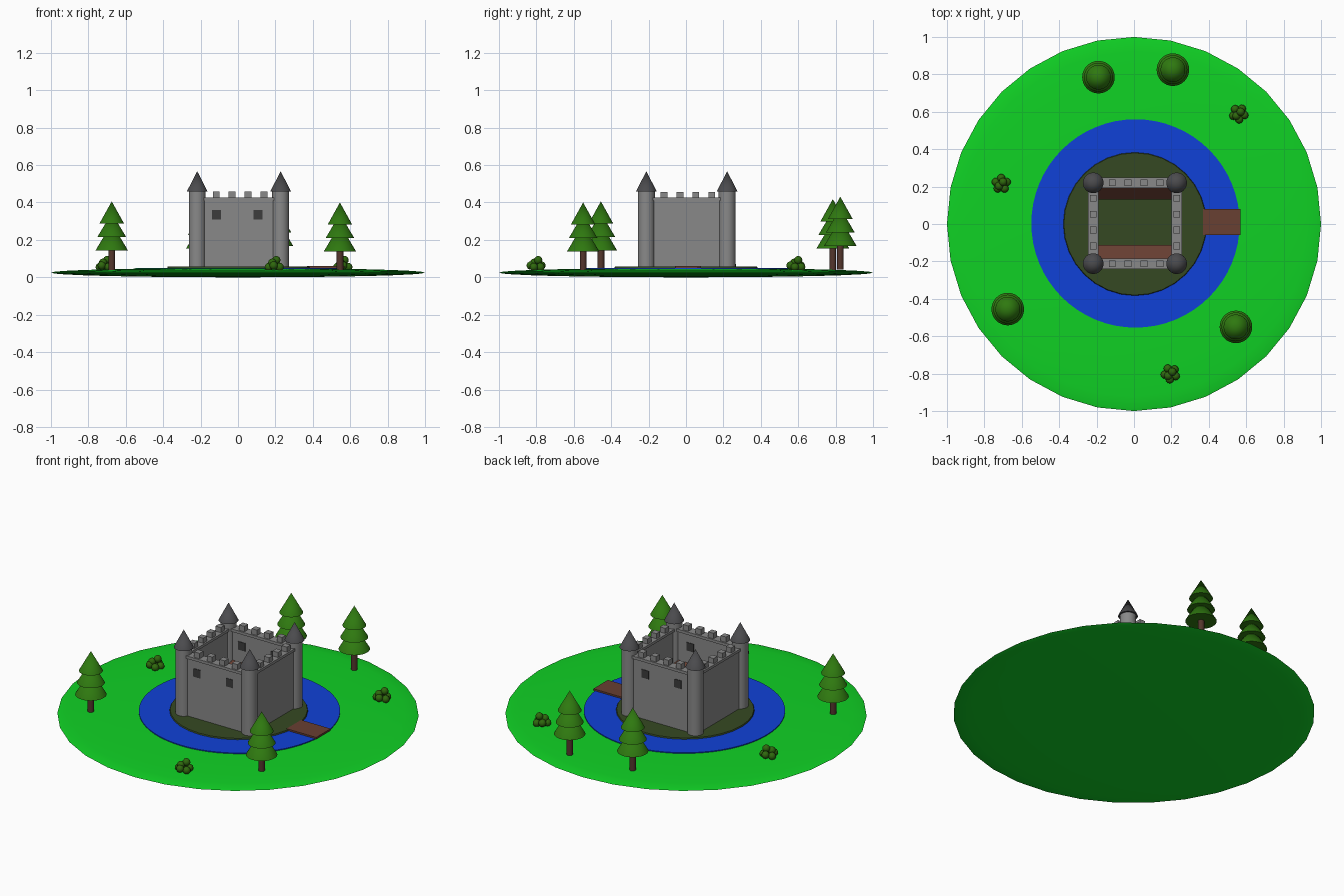
import bpy
import math

if "Cube" in bpy.data.objects:
    bpy.data.objects.remove(bpy.data.objects["Cube"])


def material(name, r, g, b):
    mat = bpy.data.materials.new(name)
    mat.use_nodes = True
    mat.diffuse_color = (r, g, b, 1)
    mat.node_tree.nodes["Principled BSDF"].inputs["Base Color"].default_value = (r, g, b, 1)
    return mat


GRASS = material("bright grass", 0.005, 0.64, 0.018)
WATER = material("blue water", 0.005, 0.053, 0.68)
EARTH = material("olive earth", 0.036, 0.066, 0.016)
STONE = material("grey stone", 0.25, 0.25, 0.25)
SLATE = material("dark slate", 0.07, 0.07, 0.075)
DARK = material("window dark", 0.045, 0.045, 0.045)
PLANK = material("brown planks", 0.14, 0.05, 0.032)
BARK = material("bark", 0.09, 0.038, 0.026)
LEAF = material("pine green", 0.028, 0.19, 0.005)
BUSH = material("bush green", 0.028, 0.14, 0.004)


def finish(name, mat, smooth=True):
    obj = bpy.context.object
    obj.name = name
    obj.data.materials.append(mat)
    if smooth:
        bpy.ops.object.shade_smooth_by_angle(angle=math.radians(35))
    return obj


def frustum(name, mat, x, y, z0, z1, r0, r1, sides=32):
    bpy.ops.mesh.primitive_cone_add(vertices=sides, radius1=r0, radius2=r1,
                                    depth=z1 - z0, location=(x, y, (z0 + z1) / 2))
    return finish(name, mat)


def ball(name, mat, loc, scale, rings=16, segments=32):
    bpy.ops.mesh.primitive_uv_sphere_add(segments=segments, ring_count=rings, location=loc)
    bpy.context.object.scale = scale
    bpy.ops.object.transform_apply(location=False, rotation=False, scale=True)
    return finish(name, mat)


def box(name, mat, x, y, z0, z1, sx, sy):
    bpy.ops.mesh.primitive_cube_add(size=1, location=(x, y, (z0 + z1) / 2))
    bpy.context.object.scale = (sx, sy, z1 - z0)
    bpy.ops.object.transform_apply(location=False, rotation=False, scale=True)
    return finish(name, mat, False)


# Land, moat, island and bridge
ball("ground", GRASS, (0, 0, 0.025), (1, 1, 0.025))
frustum("moat", WATER, 0.008, 0.003, 0.03, 0.051, 0.557, 0.557, 64)
frustum("island", EARTH, 0.005, 0, 0.04, 0.058, 0.388, 0.38)
box("bridge", PLANK, 0.47, 0.01, 0.05, 0.061, 0.2, 0.14)

# Corner towers with cone roofs
CX, CY = 0.005, 0.004
HX, HY = 0.223, 0.216
BASE = 0.05
for sx in (-1, 1):
    for sy in (-1, 1):
        x, y = CX + sx * HX, CY + sy * HY
        frustum("tower", STONE, x, y, BASE, 0.462, 0.045, 0.045)
        frustum("tower_roof", SLATE, x, y, 0.46, 0.567, 0.055, 0.0)

# Walls with a ledge, battlements, windows and inner lean-to roofs
MERLONS = [(i - 1.5) * 0.085 + 0.006 for i in range(4)]
for s in (-1, 1):
    y = CY + s * HY
    box("long_wall", STONE, CX, y, BASE, 0.41, 2 * HX, 0.04)
    box("long_wall_ledge", STONE, CX, y, 0.41, 0.427, 2 * HX, 0.055)
    x = CX + s * HX
    box("side_wall", STONE, x, CY, BASE, 0.41, 0.04, 2 * HY)
    box("side_wall_ledge", STONE, x, CY, 0.41, 0.426, 0.055, 2 * HY)
    for m in MERLONS:
        box("battlement", STONE, CX + m, y, 0.426, 0.46, 0.036, 0.036)
        box("battlement", STONE, x, CY + m, 0.425, 0.457, 0.036, 0.036)
    for wx in (-0.114, 0.106):
        box("window", DARK, wx, y, 0.31, 0.36, 0.048, 0.046)
    # Roof leaning on the inner wall, high edge at the wall
    high, low = y - s * 0.015, y - s * (0.088 if s > 0 else 0.1)
    left, right = CX - HX + 0.02, CX + HX - 0.02
    mesh = bpy.data.meshes.new("lean_to_roof")
    verts = [(px, py, pz) for px in (left, right)
             for py, pz in ((high, 0.24), (low, 0.16), (low, 0.148), (high, 0.228))]
    faces = [(0, 1, 2, 3), (7, 6, 5, 4)] + [
        (i, i + 4, (i + 1) % 4 + 4, (i + 1) % 4) for i in range(4)]
    if s < 0:
        faces = [f[::-1] for f in faces]
    mesh.from_pydata(verts, [], faces)
    mesh.materials.append(PLANK)
    roof = bpy.data.objects.new("lean_to_roof", mesh)
    bpy.context.collection.objects.link(roof)

# Pine trees: trunk and three stacked cones
for x, y, lift in ((-0.19, 0.785, 0.012), (0.208, 0.825, 0.025),
                   (-0.675, -0.455, 0), (0.545, -0.55, -0.006)):
    frustum("tree_trunk", BARK, x, y, 0.03 + lift / 2, 0.17 + lift, 0.018, 0.018, 16)
    for z0, z1, r in ((0.143, 0.29, 0.087), (0.215, 0.345, 0.077), (0.287, 0.406, 0.066)):
        frustum("tree_tier", LEAF, x, y, z0 + lift, z1 + lift, r, 0.0)

# Bushes: a ring of balls with smaller ones above
for x, y, turn in ((-0.71, 0.215, 0.3), (0.56, 0.59, 1.0), (0.195, -0.8, 0.8)):
    for i in range(5):
        a = turn + i * math.tau / 5
        ball("bush_ball", BUSH, (x + 0.031 * math.cos(a), y + 0.031 * math.sin(a),
                                 0.055 + 0.008 * (i % 2)), (0.022,) * 3, 8, 12)
    for dx, dz in ((-0.012, 0.078), (0.01, 0.092)):
        ball("bush_ball", BUSH, (x + dx, y + dx, dz), (0.022,) * 3, 8, 12)
